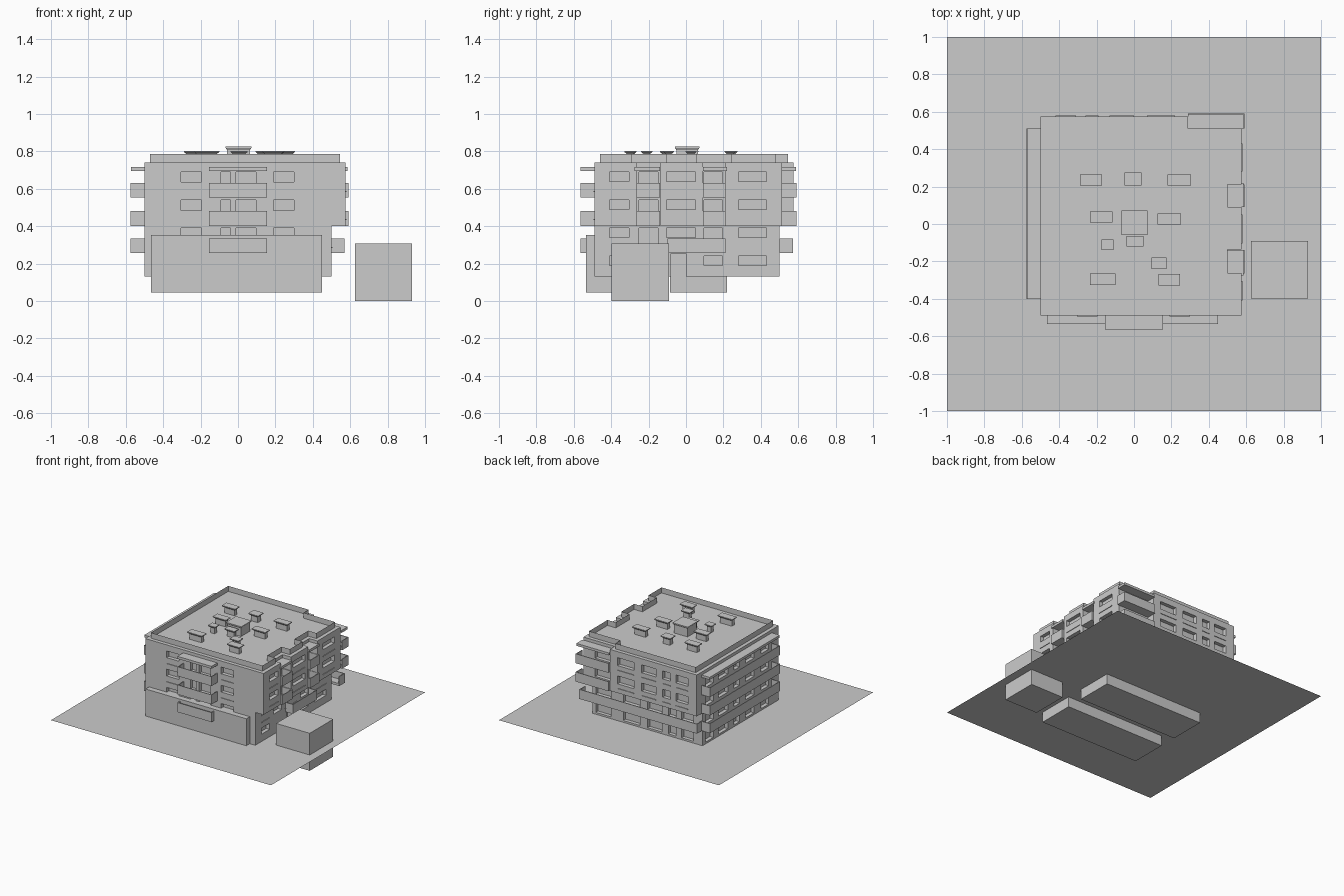
import bpy, bmesh

if "Cube" in bpy.data.objects:
    bpy.data.objects.remove(bpy.data.objects["Cube"])

GROUND, OVERHANG, ROOF = 0.13, 0.40, 0.74
FLOORS = [0.125, 0.275, 0.425, 0.575]          # floor levels


def finish(name, bm):
    bmesh.ops.recalc_face_normals(bm, faces=bm.faces)
    mesh = bpy.data.meshes.new(name)
    bm.to_mesh(mesh)
    bm.free()
    ob = bpy.data.objects.new(name, mesh)
    bpy.context.collection.objects.link(ob)
    return ob


def add_box(bm, x0, x1, y0, y1, z0, z1, flare=0.0):
    rings = []
    for z, d in ((z0, 0), (z1, flare)):
        rings.append([bm.verts.new(p) for p in (
            (x0 - d, y0 - d, z), (x1 + d, y0 - d, z), (x1 + d, y1 + d, z), (x0 - d, y1 + d, z))])
    a, b = rings
    bm.faces.new(a)
    bm.faces.new(b)
    for i in range(4):
        j = (i + 1) % 4
        bm.faces.new((a[i], a[j], b[j], b[i]))


def box(name, *dims):
    bm = bmesh.new()
    add_box(bm, *dims)
    return finish(name, bm)


def prism(name, outline, z0, z1, caps=True):
    bm = bmesh.new()
    a = [bm.verts.new((x, y, z0)) for x, y in outline]
    b = [bm.verts.new((x, y, z1)) for x, y in outline]
    n = len(a)
    for i in range(n):
        j = (i + 1) % n
        bm.faces.new((a[i], a[j], b[j], b[i]))
    if caps:
        bm.faces.new(a)
        bm.faces.new(b)
    return finish(name, bm)


def balcony(name, x0, x1, y0, y1, z0, z1, wall):
    """Floor slab and thin railing panels on every side but the wall side."""
    t = 0.006
    bm = bmesh.new()
    add_box(bm, x0, x1, y0, y1, z0, z0 + 0.02)
    sides = {"-x": (x0, x0 + t, y0, y1), "+x": (x1 - t, x1, y0, y1),
             "-y": (x0, x1, y0, y0 + t), "+y": (x0, x1, y1 - t, y1)}
    for key, s in sides.items():
        if key != wall:
            add_box(bm, *s, z0 + 0.02, z1)
    return finish(name, bm)


def outline(d):
    """Upper floor plan inset by d, with the corner step and two recesses."""
    r, n = 0.575 - d, 0.50 - d
    return [(-0.50 + d, -0.49 + d), (r, -0.49 + d), (r, -0.262 - d), (n, -0.262 - d),
            (n, -0.135 + d), (r, -0.135 + d), (r, 0.09 - d), (n, 0.09 - d),
            (n, 0.21 + d), (r, 0.21 + d), (r, 0.51 - d), (0.29 - d, 0.51 - d),
            (0.29 - d, 0.575 - d), (-0.50 + d, 0.575 - d)]


# ground sheet
bm = bmesh.new()
bm.faces.new([bm.verts.new((x, y, GROUND)) for x, y in ((-1, -1), (1, -1), (1, 1), (-1, 1))])
finish("ground_sheet", bm)

# building masses
lower = prism("lower_floors", [(-0.50, -0.49), (0.50, -0.49), (0.50, 0.50), (-0.50, 0.50)], GROUND, OVERHANG)
upper = prism("upper_floors", outline(0), OVERHANG, ROOF)
prism("roof_railing", outline(0.03), ROOF, 0.785, caps=False)

# window recesses and sills
D = 0.03
cut, sills = bmesh.new(), bmesh.new()


def opening(axis, wall, sign, a, b, z0, z1, sill=None):
    lo, hi = sorted((wall - sign * D, wall + sign * 0.02))
    s0, s1 = sorted((wall, wall + sign * 0.005))
    if axis == "x":
        add_box(cut, lo, hi, a, b, z0, z1)
        if sill:
            add_box(sills, s0, s1, a, b, sill, sill + 0.006)
    else:
        add_box(cut, a, b, lo, hi, z0, z1)
        if sill:
            add_box(sills, a, b, s0, s1, sill, sill + 0.006)


for i, f in enumerate(FLOORS):
    high = i >= 2
    head, sill = f + 0.115, f + 0.008
    # front
    if i:
        for a, b in ((-0.305, -0.195), (0.19, 0.30)):
            opening("y", -0.49, -1, a, b, f + 0.06, head, sill)
        for a, b in ((-0.09, -0.04), (-0.01, 0.095)):
            opening("y", -0.49, -1, a, b, f + 0.01, head)
    # right
    x = 0.575 if high else 0.50
    for a, b in ((-0.41, -0.305), (0.28, 0.43)):
        opening("x", x, 1, a, b, f + 0.065, head, sill if i else None)
    if i:
        opening("x", x, 1, -0.105, 0.05, f + 0.065, head, sill)
    for a, b in ((-0.25, -0.15), (0.095, 0.195)):
        if i or a > 0:
            opening("x", 0.50, 1, a, b, f + (0.02 if i else 0.065), head)
    # back
    y = 0.575 if high else 0.50
    for a, b in ((0.07, 0.22), (-0.13, 0.0), (-0.26, -0.19), (-0.42, -0.31)):
        opening("y", y, 1, a, b, f + (0.05 if high else 0.02), head, sill if high else None)
    opening("y", 0.51 if high else 0.50, 1, 0.33, 0.47, f + 0.02, head)
    # left
    for a, b in ((-0.36, -0.26), (-0.17, -0.06), (0.02, 0.09), (0.17, 0.29), (0.36, 0.46)):
        opening("x", -0.50, -1, a, b, f + 0.02, head)
add_box(cut, 0.44, 0.52, -0.08, 0.0, GROUND - 0.02, 0.255)   # side entrance
finish("window_sills", sills)
cutter = finish("window_cutter", cut)
cutter.hide_render = True
for ob in (lower, upper):
    m = ob.modifiers.new("openings", "BOOLEAN")
    m.operation, m.solver, m.object = "DIFFERENCE", "EXACT", cutter
bpy.context.view_layer.update()
deps = bpy.context.evaluated_depsgraph_get()
meshes = [(ob, bpy.data.meshes.new_from_object(ob.evaluated_get(deps))) for ob in (lower, upper)]
for ob, mesh in meshes:
    ob.modifiers.clear()
    ob.data = mesh
bpy.data.objects.remove(cutter)

# balconies and their canopies
for z0, z1 in ((0.257, 0.335), (0.402, 0.48), (0.553, 0.63)):
    balcony("front_balcony", -0.155, 0.155, -0.565, -0.49, z0, z1, "+y")
    balcony("left_balcony", -0.575, -0.50, -0.40, 0.51, z0, z1, "+x")
    if z0 > 0.4:
        balcony("back_corner_balcony", 0.29, 0.59, 0.51, 0.592, z0, z1, "-y")
        for y0, y1 in ((-0.265, -0.138), (0.092, 0.212)):
            balcony("right_balcony", 0.50, 0.592, y0, y1, z0, z1, "-x")
balcony("back_terrace", -0.50, 0.57, 0.50, 0.572, 0.257, 0.335, "-y")
balcony("right_terrace", 0.50, 0.57, -0.10, 0.21, 0.257, 0.335, "-x")
CZ = (0.695, 0.715)
box("front_canopy", -0.155, 0.155, -0.565, -0.49, *CZ)
box("left_canopy", -0.572, -0.50, -0.40, 0.51, *CZ)
box("back_corner_canopy", 0.29, 0.585, 0.51, 0.588, *CZ)
for y0, y1 in ((-0.275, -0.138), (0.092, 0.22)):
    box("right_canopy", 0.50, 0.585, y0, y1, *CZ)

# basement blocks reaching below the ground sheet
for y0 in (-0.535, -0.085):
    box("basement_block_small", -0.465, -0.157, y0, y0 + 0.305, 0.045, 0.352)
    box("basement_block_large", -0.157, 0.45, y0, y0 + 0.305, 0.045, 0.352)
box("detached_block", 0.625, 0.93, -0.397, -0.092, 0.0, 0.308)

# roof vents with flared caps
VENTS = [(-0.29, -0.17, 0.205, 0.265), (-0.05, 0.04, 0.205, 0.275), (0.18, 0.305, 0.205, 0.265),
         (-0.235, -0.115, 0.007, 0.067), (0.125, 0.25, -0.003, 0.057), (-0.04, 0.052, -0.12, -0.065),
         (-0.175, -0.11, -0.14, -0.083), (0.093, 0.173, -0.24, -0.18), (-0.235, -0.1, -0.325, -0.265),
         (0.13, 0.245, -0.33, -0.268), (-0.067, 0.072, -0.06, 0.072)]
for k, (x0, x1, y0, y1) in enumerate(VENTS):
    main = k == len(VENTS) - 1
    top, d = (0.825, 0.008) if main else (0.803, 0.014)
    bm = bmesh.new()
    base = (x0 + d, x1 - d, y0 + d, y1 - d)
    add_box(bm, *base, ROOF, top - 0.018)
    add_box(bm, *base, top - 0.018, top - 0.006, d)
    add_box(bm, x0, x1, y0, y1, top - 0.006, top)
    finish("lift_housing" if main else "roof_vent", bm)
